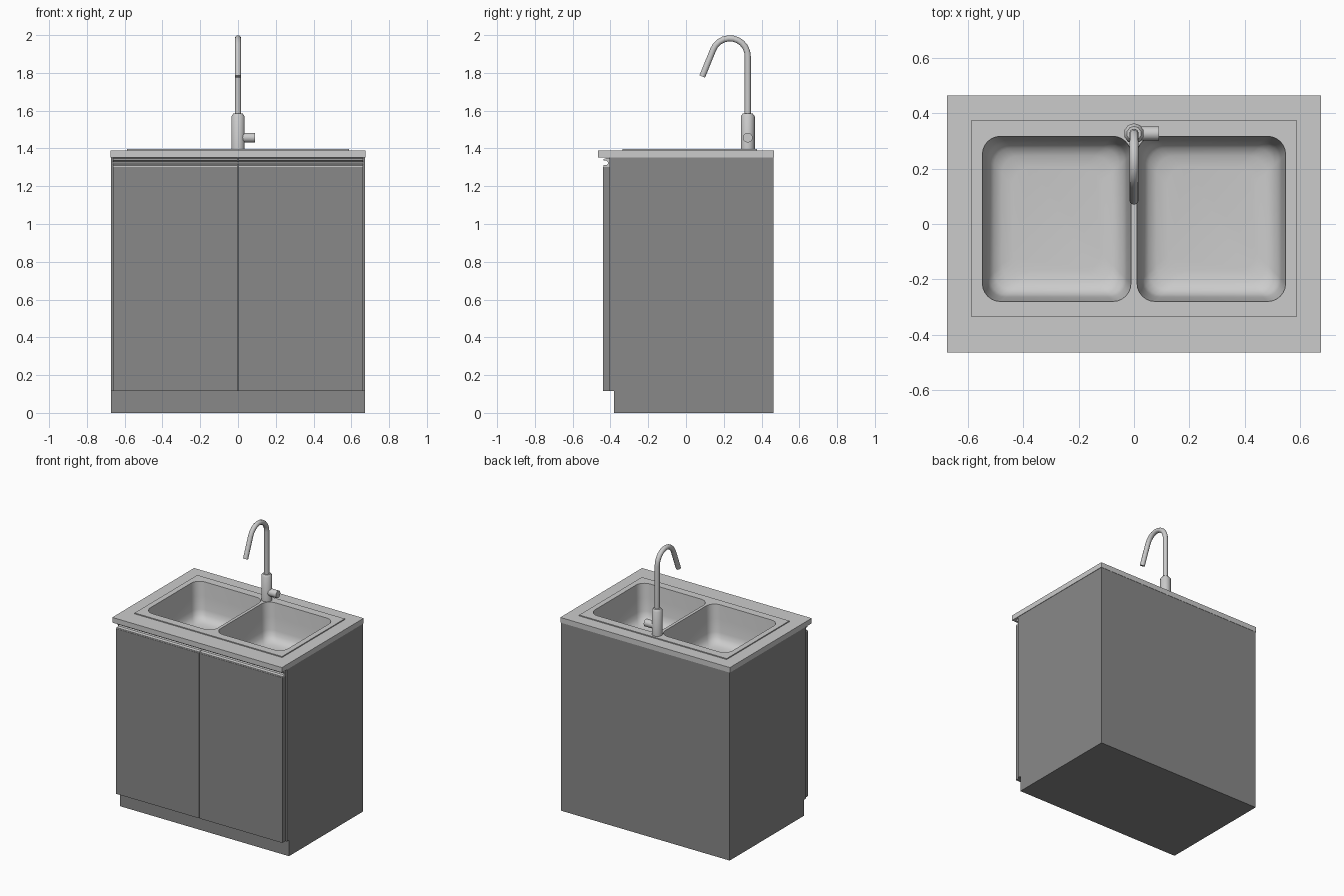
import bpy, bmesh
from math import sin, cos, pi, radians
from mathutils import Vector

if "Cube" in bpy.data.objects:
    bpy.data.objects.remove(bpy.data.objects["Cube"])

dark = bpy.data.materials.new("cabinet_grey")
dark.diffuse_color = (0.25, 0.25, 0.25, 1)
dark.use_nodes = True
dark.node_tree.nodes["Principled BSDF"].inputs["Base Color"].default_value = dark.diffuse_color


def finish(name, bm, mat=None, smooth=True, recalc=True):
    if recalc:
        bmesh.ops.recalc_face_normals(bm, faces=bm.faces)
    me = bpy.data.meshes.new(name)
    bm.to_mesh(me)
    bm.free()
    ob = bpy.data.objects.new(name, me)
    bpy.context.collection.objects.link(ob)
    if mat:
        me.materials.append(mat)
    if smooth:
        bpy.context.view_layer.objects.active = ob
        ob.select_set(True)
        bpy.ops.object.shade_smooth_by_angle(angle=radians(40))
        ob.select_set(False)
    return ob


def skin(bm, rings):
    """Join successive point rings with quads; returns the vertex rings."""
    vs = [[bm.verts.new(p) for p in r] for r in rings]
    for a, b in zip(vs, vs[1:]):
        n = len(a)
        for i in range(n):
            j = (i + 1) % n
            bm.faces.new((a[i], a[j], b[j], b[i]))
    return vs


def loft(name, rings, mat=None, smooth=True):
    bm = bmesh.new()
    vs = skin(bm, rings)
    bm.faces.new(vs[0])
    bm.faces.new(vs[-1])
    return finish(name, bm, mat, smooth)


def extrude_x(name, profile, x0, x1, mat=None, smooth=False):
    return loft(name, [[(x, y, z) for y, z in profile] for x in (x0, x1)], mat, smooth)


def box(y0, y1, z0, z1):
    return [(y0, z0), (y1, z0), (y1, z1), (y0, z1)]


def circle(c, u, v, r, n):
    return [Vector(c) + r * (cos(2 * pi * i / n) * Vector(u) + sin(2 * pi * i / n) * Vector(v))
            for i in range(n)]


def rect(x0, x1, y0, y1, z):
    return [(x0, y0, z), (x1, y0, z), (x1, y1, z), (x0, y1, z)]


def round_rect(x0, x1, y0, y1, z, r, seg=6):
    pts = []
    for k, (cx, cy) in enumerate([(x1 - r, y1 - r), (x0 + r, y1 - r), (x0 + r, y0 + r), (x1 - r, y0 + r)]):
        for i in range(seg + 1):
            a = pi / 2 * (k + i / seg)
            pts.append((cx + r * cos(a), cy + r * sin(a), z))
    return pts


# Cabinet carcass with toe kick; open top so the bowls hang inside
carcass = extrude_x("cabinet_body", [(-0.38, 0), (0.463, 0), (0.463, 1.355), (-0.405, 1.355),
                                     (-0.405, 0.115), (-0.38, 0.115)], -0.672, 0.672, dark)
bm = bmesh.new()
bm.from_mesh(carcass.data)
bmesh.ops.delete(bm, geom=[f for f in bm.faces if f.normal.z > 0.9], context='FACES_ONLY')
bm.to_mesh(carcass.data)
bm.free()

# Doors and channel handles along their top edges
channel = [(-0.438, 1.303), (-0.405, 1.303), (-0.405, 1.35), (-0.418, 1.35), (-0.438, 1.343),
           (-0.438, 1.335), (-0.422, 1.335), (-0.414, 1.329), (-0.412, 1.321),
           (-0.416, 1.314), (-0.438, 1.311)]
for side, x0, x1 in (("left", -0.661, -0.002), ("right", 0.002, 0.661)):
    extrude_x(side + "_door", box(-0.44, -0.405, 0.115, 1.303), x0, x1, dark)
    extrude_x(side + "_handle", channel, x0, x1)

# Countertop frame with an opening for the sink
bm = bmesh.new()
outer, inner = (-0.675, 0.675, -0.465, 0.465), (-0.57, 0.57, -0.32, 0.36)
loops = [rect(*outer, 1.353), rect(*outer, 1.39), rect(*inner, 1.39), rect(*inner, 1.353)]
vs = skin(bm, loops)
for i in range(4):
    j = (i + 1) % 4
    bm.faces.new((vs[3][i], vs[3][j], vs[0][j], vs[0][i]))
finish("countertop", bm, smooth=False)

# Sink: raised plate with two rounded bowls
bm = bmesh.new()
ZT = 1.397
plate = (-0.587, 0.587, -0.337, 0.376)
rims = [skin(bm, [rect(*plate, 1.388), rect(*plate, ZT)])[1]]
depths = [(0, 0), (0.008, 0.10), (0.016, 0.19), (0.024, 0.225), (0.042, 0.25), (0.07, 0.263), (0.11, 0.268)]
for x0, x1 in ((-0.548, -0.011), (0.011, 0.548)):
    rings = [round_rect(x0 + d, x1 - d, -0.28, 0.317, ZT - h, 0.065) if d == 0 else
             round_rect(x0 + d, x1 - d, -0.28 + d, 0.317 - d, ZT - h, 0.065) for d, h in depths]
    vs = skin(bm, rings)
    bm.faces.new(vs[-1])
    rims.append(vs[0])
edges = [bm.edges.get((r[i], r[(i + 1) % len(r)])) for r in rims for i in range(len(r))]
bmesh.ops.triangle_fill(bm, use_beauty=True, edges=edges, normal=(0, 0, 1))
bmesh.ops.recalc_face_normals(bm, faces=bm.faces)
top = max(bm.faces, key=lambda f: f.calc_center_median().z)
if top.normal.z < 0:
    bmesh.ops.reverse_faces(bm, faces=bm.faces)
finish("double_sink", bm, recalc=False)

# Faucet base and side lever
FY = 0.327
X, Y, Z = (1, 0, 0), (0, 1, 0), (0, 0, 1)
loft("faucet_base", [circle((0, FY, z), Y, X, r, 10) for z, r in
                     ((1.39, 0.037), (1.57, 0.037), (1.585, 0.026))])
loft("faucet_lever", [circle((x, FY, 1.457), Y, Z, 0.026, 12) for x in (0.02, 0.09)])

# Gooseneck spout swept along an arc
R, CZ, sweep = 0.095, 1.888, radians(158)
path = [(FY, 1.57, 0)]
path += [(FY - R + R * cos(sweep * i / 10), CZ + R * sin(sweep * i / 10), sweep * i / 10) for i in range(11)]
path.append((0.086, 1.781, sweep))
loft("faucet_spout", [circle((0, y, z), X, (0, cos(a), sin(a)), 0.017, 10) for y, z, a in path])
